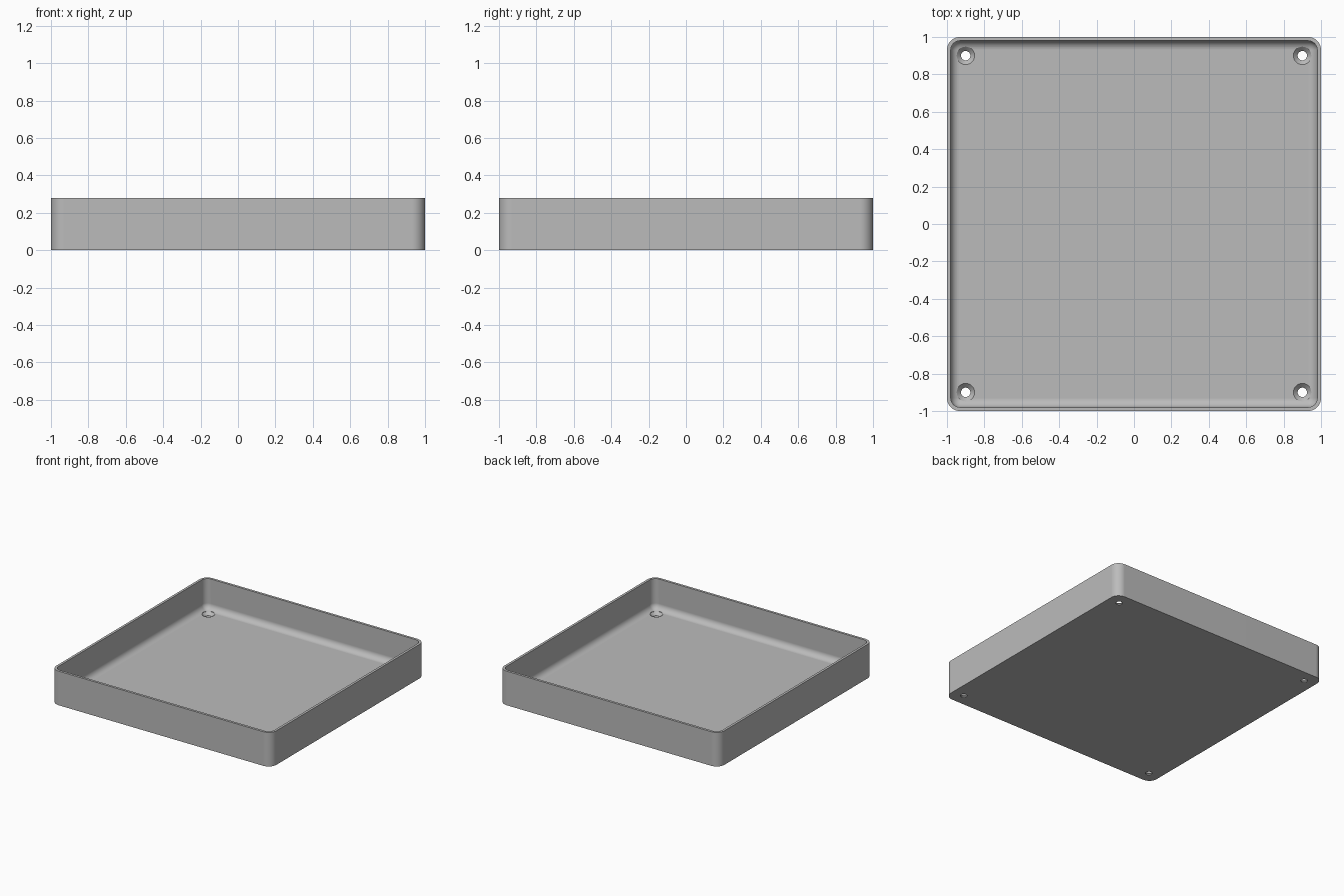
import bpy, bmesh
from math import sin, cos, pi, radians

cube = bpy.data.objects.get("Cube")
if cube:
    bpy.data.objects.remove(cube, do_unlink=True)

HEIGHT, WALL, FLOOR = 0.28, 0.02, 0.03
CORNER, FILLET = 0.07, 0.049
HOLE_POS, HOLE_R, SINK_R = 0.9, 0.025, 0.048
STEPS = 10

grey = bpy.data.materials.new("plain grey")
grey.use_nodes = True
colour = (0.5, 0.5, 0.5, 1)
grey.diffuse_color = colour
grey.node_tree.nodes["Principled BSDF"].inputs["Base Color"].default_value = colour


def make_object(name, bm):
    bmesh.ops.recalc_face_normals(bm, faces=bm.faces)
    mesh = bpy.data.meshes.new(name)
    bm.to_mesh(mesh)
    bm.free()
    mesh.materials.append(grey)
    obj = bpy.data.objects.new(name, mesh)
    bpy.context.collection.objects.link(obj)
    return obj


def rounded_square(inset, z):
    """Ring of points on a square with rounded corners, pulled in by inset."""
    centre, radius = 1 - CORNER, CORNER - inset
    points = []
    for q, (sx, sy) in enumerate([(1, 1), (-1, 1), (-1, -1), (1, -1)]):
        for i in range(STEPS + 1):
            a = (q + i / STEPS) * pi / 2
            points.append((sx * centre + radius * cos(a), sy * centre + radius * sin(a), z))
    return points


def loft(rings):
    """Skin a stack of equal rings and cap both ends."""
    bm = bmesh.new()
    loops = [[bm.verts.new(p) for p in ring] for ring in rings]
    for low, high in zip(loops, loops[1:]):
        for i in range(len(low)):
            j = (i + 1) % len(low)
            bm.faces.new((low[i], low[j], high[j], high[i]))
    bm.faces.new(loops[0])
    bm.faces.new(loops[-1])
    return bm


# Tray: outer wall, rim, inner wall, rounded foot and floor
rings = [rounded_square(0, 0), rounded_square(0, HEIGHT), rounded_square(WALL, HEIGHT)]
for i in range(STEPS + 1):
    a = i / STEPS * pi / 2
    rings.append(rounded_square(WALL + FILLET * (1 - cos(a)), FLOOR + FILLET * (1 - sin(a))))
tray = make_object("tray", loft(rings))

# Countersunk screw holes in the four corners
profile = [(HOLE_R, -0.05), (HOLE_R, FLOOR - SINK_R + HOLE_R), (SINK_R, FLOOR), (SINK_R, 0.15)]
for sx in (-1, 1):
    for sy in (-1, 1):
        circles = [[(sx * HOLE_POS + r * cos(k * pi / 16), sy * HOLE_POS + r * sin(k * pi / 16), z)
                    for k in range(32)] for r, z in profile]
        cutter = make_object("screw_hole_cutter", loft(circles))
        cutter.hide_render = True
        cut = tray.modifiers.new("screw_hole", 'BOOLEAN')
        cut.operation, cut.solver, cut.object = 'DIFFERENCE', 'EXACT', cutter
        bpy.context.view_layer.objects.active = tray
        bpy.ops.object.modifier_apply(modifier=cut.name)
        bpy.data.objects.remove(cutter, do_unlink=True)

# Smooth rounded corners, crisp rim and hole edges
bpy.ops.object.select_all(action='DESELECT')
tray.select_set(True)
bpy.context.view_layer.objects.active = tray
bpy.ops.object.shade_smooth_by_angle(angle=radians(30))
weighted = tray.modifiers.new("even_shading", 'WEIGHTED_NORMAL')
weighted.keep_sharp = True
